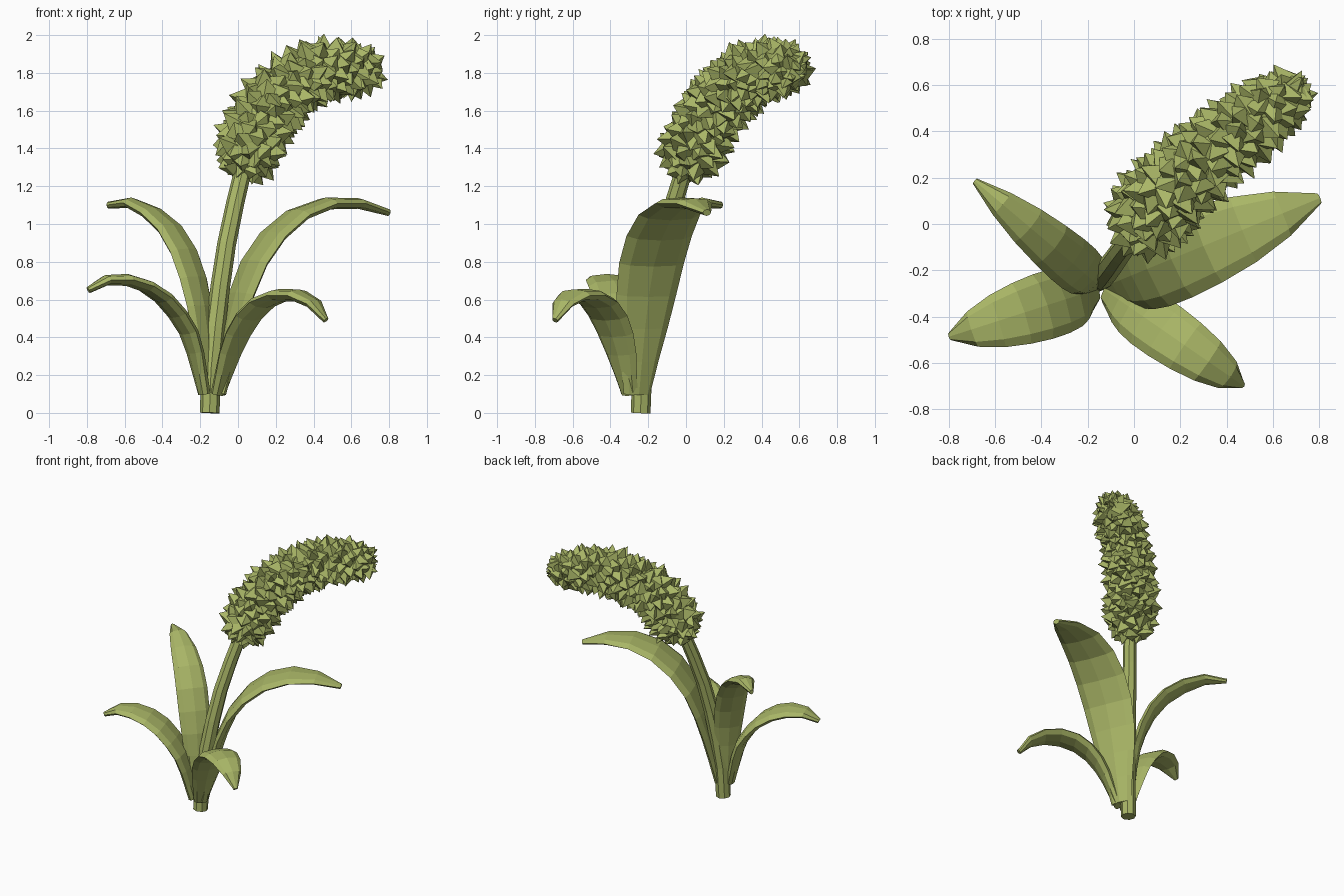
import bpy, bmesh, math, random
from mathutils import Vector

if "Cube" in bpy.data.objects:
    bpy.data.objects.remove(bpy.data.objects["Cube"])

random.seed(4)
green = bpy.data.materials.new("olive_green")
green.diffuse_color = (0.40, 0.47, 0.135, 1)
green.use_nodes = True
green.node_tree.nodes["Principled BSDF"].inputs["Base Color"].default_value = green.diffuse_color


def smooth_path(points, n):
    """Sample n points along a Catmull-Rom curve, evenly by length."""
    p = [Vector(q) for q in points]
    p = [2 * p[0] - p[1]] + p + [2 * p[-1] - p[-2]]
    dense = []
    for i in range(1, len(p) - 2):
        a, b, c, d = p[i - 1:i + 3]
        for k in range(20):
            t = k / 20
            dense.append(0.5 * (2 * b + (c - a) * t + (2 * a - 5 * b + 4 * c - d) * t * t
                                + (3 * b - a - 3 * c + d) * t ** 3))
    dense.append(p[-2])
    run = [0]
    for a, b in zip(dense, dense[1:]):
        run.append(run[-1] + (b - a).length)
    out, j = [], 0
    for k in range(n):
        goal = run[-1] * k / (n - 1)
        while j < len(run) - 2 and run[j + 1] < goal:
            j += 1
        out.append(dense[j].lerp(dense[j + 1], (goal - run[j]) / (run[j + 1] - run[j])))
    return out


def frames(path, side):
    """Tangent, side and normal vectors for each path point."""
    res = []
    for i in range(len(path)):
        t = (path[min(i + 1, len(path) - 1)] - path[max(i - 1, 0)]).normalized()
        res.append((t, side, side.cross(t).normalized()))
    return res


def tube(bm, path, side, widths, depths, sides):
    rings = []
    for p, (t, s, n), w, d in zip(path, frames(path, side), widths, depths):
        angles = [2 * math.pi * k / sides for k in range(sides)]
        rings.append([bm.verts.new(p + s * w * math.cos(a) + n * d * math.sin(a)) for a in angles])
    for a, b in zip(rings, rings[1:]):
        for k in range(sides):
            m = (k + 1) % sides
            bm.faces.new((a[k], a[m], b[m], b[k]))
    bm.faces.new(rings[0][::-1])
    bm.faces.new(rings[-1])


def finish(name, bm):
    bmesh.ops.recalc_face_normals(bm, faces=bm.faces)
    mesh = bpy.data.meshes.new(name)
    bm.to_mesh(mesh)
    bm.free()
    mesh.materials.append(green)
    bpy.context.collection.objects.link(bpy.data.objects.new(name, mesh))


lean_side = Vector((0.69, -0.72, 0)).normalized()

# Stem
bm = bmesh.new()
path = smooth_path([(-.15, -.24, 0), (-.14, -.23, .25), (-.10, -.18, .62),
                    (-.05, -.11, .95), (.035, .0, 1.32)], 7)
r = [.052, .053, .053, .052, .05, .048, .046]
tube(bm, path, lean_side, r, r, 8)
finish("stem", bm)

# Flower head: curved core, fullest below the middle, covered with pointed buds
bm = bmesh.new()
N = 24
path = smooth_path([(.025, .0, 1.28), (.08, .065, 1.46), (.185, .175, 1.64),
                    (.36, .33, 1.785), (.53, .465, 1.825), (.70, .59, 1.81)], N)
core = [(.148 + .012 * math.sin(math.pi * i / (N - 1)) - .045 * i / (N - 1))
        * min(1, .55 + .2 * min(i, N - 1 - i)) for i in range(N)]
tube(bm, path, lean_side, core, core, 12)
fr = frames(path, lean_side)


def bud(base, axis, radius, height):
    u = axis.orthogonal().normalized()
    v = axis.cross(u)
    turn = random.uniform(0, 6.28)
    tip = bm.verts.new(base + axis * height)
    ring = []
    for k in range(4):
        a = turn + k * math.pi / 2 + random.uniform(-.3, .3)
        ring.append(bm.verts.new(base - axis * .02 + (u * math.cos(a) + v * math.sin(a)) * radius))
    for k in range(4):
        bm.faces.new((ring[k], ring[(k + 1) % 4], tip))


def jitter(s):
    return Vector([random.uniform(-s, s) for _ in range(3)])


COUNT = 220
for k in range(COUNT):
    f = (k + .5) / COUNT * (N - 1)
    i = min(int(f), N - 2)
    t, s, n = fr[i]
    a = k * 2.39996
    out = s * math.cos(a) + n * math.sin(a)
    rad = core[i] + (core[i + 1] - core[i]) * (f - i)
    base = path[i].lerp(path[i + 1], f - i) + out * rad
    end_tilt = t * (.5 if f > N - 3 else -.5 if f < 2 else 0)
    bud(base, (out + end_tilt + jitter(.35)).normalized(), .068, random.uniform(.045, .08))
# Buds on both ends
for i, sign in ((0, -1), (N - 1, 1)):
    t, s, n = fr[i]
    for k in range(7):
        a, q = k * 2.4, .07 * math.sqrt(k / 7)
        bud(path[i] + (s * math.cos(a) + n * math.sin(a)) * q,
            (t * sign + jitter(.5)).normalized(), .055, .065)
finish("flower_head", bm)

# Leaves: flattened arching blades, (reach, height) profile along a heading
ORIGIN = Vector((-.14, -.275, 0))
WIDTH = [.42, .6, .8, .95, 1.03, 1.04, .98, .84, .57, .13]
THICK = [.03, .032, .034, .035, .035, .035, .034, .032, .028, .018]
leaves = {
    "leaf_right": ((.925, .38), .18, [(.04, .1), (.12, .45), (.2, .7), (.3, .88), (.46, 1.03),
                                      (.64, 1.105), (.83, 1.11), (1.015, 1.06)]),
    "leaf_back": ((-.76, .64), .108, [(.03, .1), (.08, .55), (.19, .85), (.33, 1.01),
                                      (.5, 1.095), (.6, 1.115), (.715, 1.10)]),
    "leaf_front": ((.82, -.567), .122, [(.04, .1), (.15, .38), (.28, .55), (.43, .62),
                                        (.57, .62), (.67, .57), (.735, .49)]),
    "leaf_left": ((-.95, -.305), .14, [(.04, .1), (.115, .4), (.22, .56), (.325, .65),
                                       (.45, .70), (.575, .705), (.685, .65)]),
}
for name, (heading, half, profile) in leaves.items():
    d = Vector((*heading, 0)).normalized()
    pts = [ORIGIN + d * r + Vector((0, 0, z)) for r, z in profile]
    bm = bmesh.new()
    tube(bm, smooth_path(pts, 10), Vector((-d.y, d.x, 0)), [w * half for w in WIDTH], THICK, 8)
    finish(name, bm)
